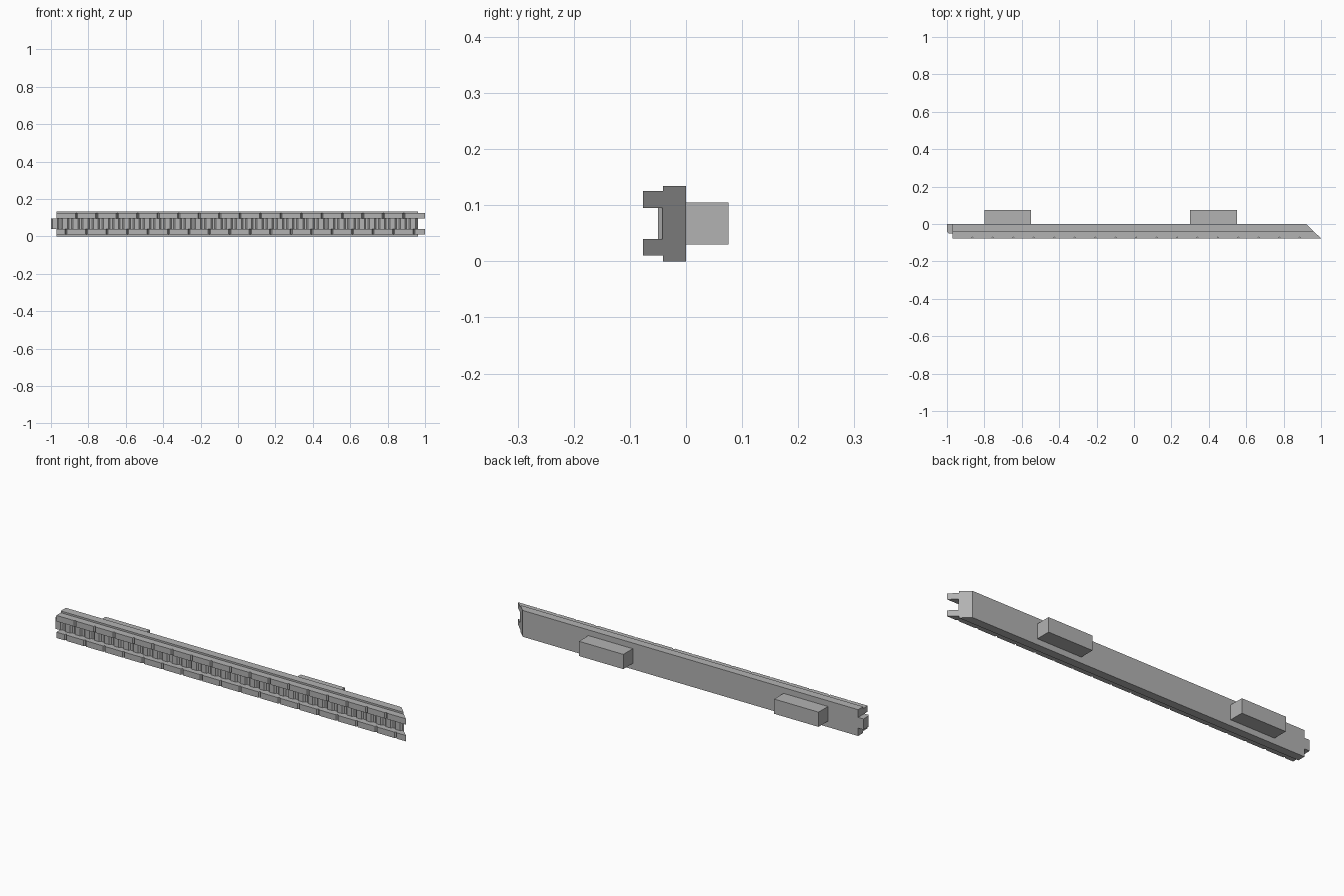
import bpy
import bmesh
from mathutils import Vector

cube = bpy.data.objects.get("Cube")
if cube:
    bpy.data.objects.remove(cube, do_unlink=True)

# Single flat grey
grey = bpy.data.materials.new("plain_grey")
grey.use_nodes = True
grey.diffuse_color = (0.45, 0.45, 0.45, 1)
grey.node_tree.nodes["Principled BSDF"].inputs["Base Color"].default_value = (0.45, 0.45, 0.45, 1)

LEFT, PITCH = -0.97, 0.0547
MITRE_POINT, MITRE_NORMAL = Vector((0.92, 0, 0)), Vector((0.077, 0.08, 0)).normalized()


def prism(name, outline, z0, z1, mitre=True):
    """Extrude an outline in plan upwards and cut the right end at a slant."""
    bm = bmesh.new()
    face = bm.faces.new([bm.verts.new((x, y, z0)) for x, y in outline])
    top = bmesh.ops.extrude_face_region(bm, geom=[face])["geom"]
    verts = [v for v in top if isinstance(v, bmesh.types.BMVert)]
    bmesh.ops.translate(bm, verts=verts, vec=(0, 0, z1 - z0))
    if mitre:
        geom = bm.verts[:] + bm.edges[:] + bm.faces[:]
        bmesh.ops.bisect_plane(bm, geom=geom, plane_co=MITRE_POINT,
                               plane_no=MITRE_NORMAL, clear_outer=True)
        bmesh.ops.holes_fill(bm, edges=[e for e in bm.edges if e.is_boundary])
    bmesh.ops.recalc_face_normals(bm, faces=bm.faces[:])
    mesh = bpy.data.meshes.new(name)
    bm.to_mesh(mesh)
    bm.free()
    mesh.materials.append(grey)
    obj = bpy.data.objects.new(name, mesh)
    bpy.context.collection.objects.link(obj)
    return obj


def rect(x0, x1, y0, y1):
    return [(x0, y0), (x1, y0), (x1, y1), (x0, y1)]


# Long back plate
prism("back_plate", rect(LEFT, 1.1, -0.041, 0), 0, 0.134)

# Toothed strip, with a tongue past the left end
strip = [(1.1, -0.02), (LEFT, -0.02), (LEFT, 0), (-1, 0)]
for k in range(36):
    x = -1 + k * PITCH
    strip += [(x, -0.042), (x + 0.008, -0.05), (x + 0.034, -0.05), (x + 0.042, -0.042)]
strip.append((1.1, -0.042))
prism("toothed_strip", strip, 0.04, 0.095)


# Front rails, with small V notches staggered between the two
def rail(name, first, count, z0, z1):
    front = -0.077
    outline = [(1.1, -0.03), (LEFT, -0.03), (LEFT, front)]
    for k in range(count):
        x = first + k * 2 * PITCH
        outline += [(x - 0.006, front), (x, front + 0.008), (x + 0.006, front)]
    outline.append((1.1, front))
    prism(name, outline, z0, z1)


rail("upper_rail", -0.864, 17, 0.095, 0.125)
rail("lower_rail", -0.919, 18, 0.01, 0.04)

# Mounting blocks on the back
for side, x in (("right", -0.8), ("left", 0.3)):
    prism(side + "_mounting_block", rect(x, x + 0.25, 0, 0.076), 0.03, 0.105, mitre=False)
